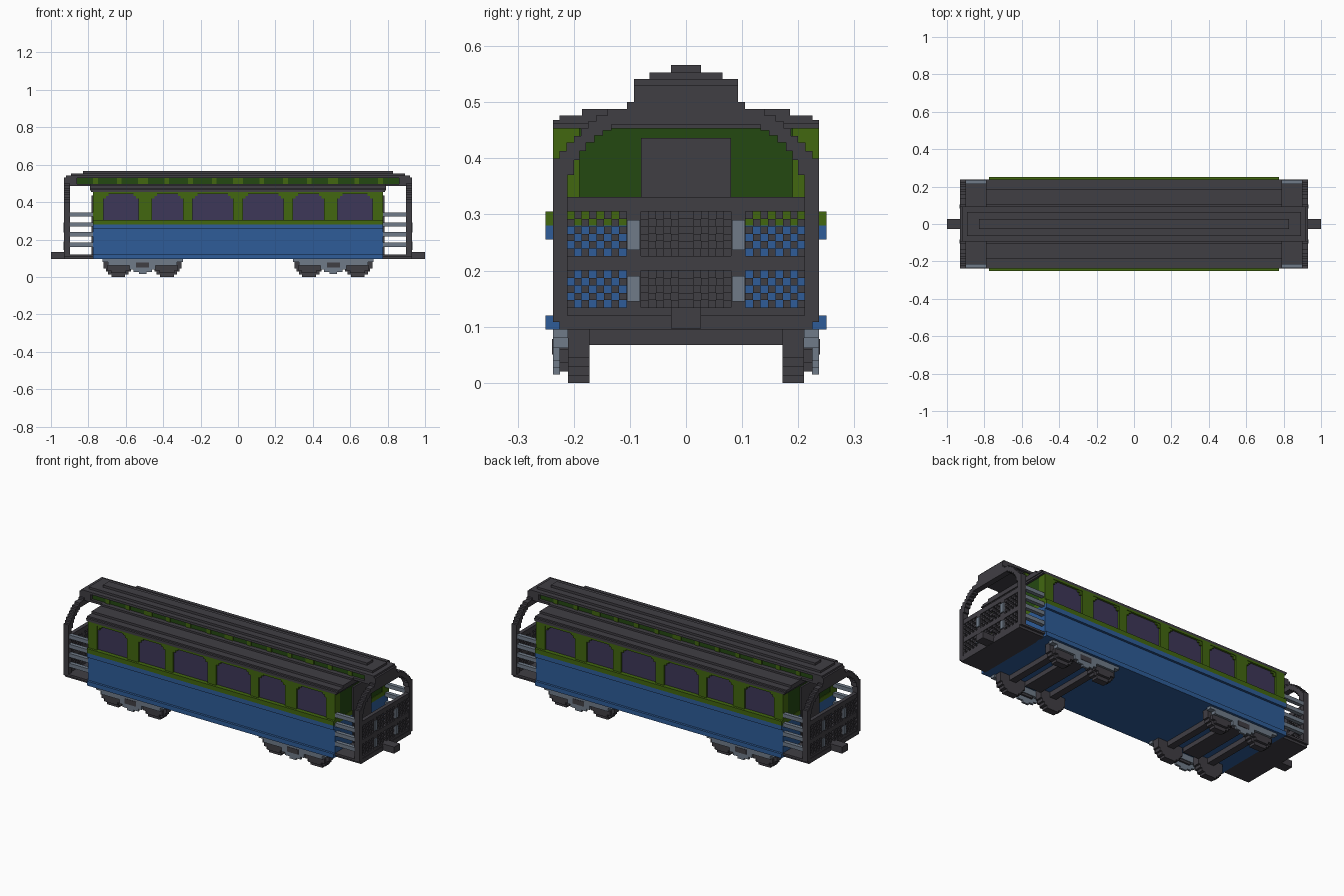
import bpy, bmesh

if "Cube" in bpy.data.objects:
    bpy.data.objects.remove(bpy.data.objects["Cube"], do_unlink=True)

V = 0.0133  # block unit


def material(name, rgb):
    lin = [((c / 255 + 0.055) / 1.055) ** 2.4 if c > 10 else c / 255 / 12.92 for c in rgb] + [1]
    m = bpy.data.materials.new(name)
    m.use_nodes = True
    m.diffuse_color = lin
    m.node_tree.nodes["Principled BSDF"].inputs["Base Color"].default_value = lin
    return m


GREY = material("charcoal", (64, 62, 68))
STEEL = material("steel grey", (112, 123, 137))
BLUE = material("blue", (46, 92, 152))
GREEN = material("leaf green", (66, 103, 16))
DARK = material("dark green", (36, 72, 17))
GLASS = material("tinted glass", (61, 55, 88))


def finish(name, mat, bm):
    bmesh.ops.recalc_face_normals(bm, faces=bm.faces)
    me = bpy.data.meshes.new(name)
    bm.to_mesh(me)
    bm.free()
    me.materials.append(mat)
    ob = bpy.data.objects.new(name, me)
    bpy.context.collection.objects.link(ob)
    return ob


def boxes(name, mat, items, mx=False, my=False):
    """Boxes (x0,x1,y0,y1,z0,z1), optionally repeated at -x and -y."""
    bm = bmesh.new()
    for x0, x1, y0, y1, z0, z1 in items:
        for sx in ((1, -1) if mx else (1,)):
            for sy in ((1, -1) if my else (1,)):
                vs = bmesh.ops.create_cube(bm, size=1)["verts"]
                for v in vs:
                    v.co.x = sx * ((x0 + x1) / 2 + v.co.x * (x1 - x0))
                    v.co.y = sy * ((y0 + y1) / 2 + v.co.y * (y1 - y0))
                    v.co.z = (z0 + z1) / 2 + v.co.z * (z1 - z0)
    return finish(name, mat, bm)


def slab(hx, hy, z0, z1):
    return (-hx, hx, -hy, hy, z0, z1)


# Lower body with sill and belt
boxes("lower_body", BLUE, [slab(.775, .25, .095, .12), slab(.775, .237, .12, .255),
                           slab(.775, .25, .255, .28)])
boxes("waist_rail", GREEN, [slab(.775, .25, .28, .305)])

# Window band: glass core, pillars, stepped arch corners, head rail
boxes("window_glass", GLASS, [slab(.75, .226, .305, .453)])
pillars = [(-.027, .027), (.243, .294), (.46, .532), (.72, .775)]
post_items, corner_items = [], []
for a, b in pillars:
    post_items.append((a, b, .19, .237, .305, .453))
    for w, z in ((V, .42), (2 * V, .433)):
        corner_items.append((a - w, min(b + w, .775), .22, .234, z, .446))
boxes("window_pillars", GREEN, post_items, True, True)
boxes("window_arch_corners", GREEN, corner_items, True, True)
boxes("window_head_rail", GREEN, [(-.775, .775, .2, .237, .443, .455)], False, True)

# End walls and doors
boxes("end_walls", DARK, [(.745, .772, -.19, .19, .305, .455)], True)
boxes("end_doors", GREY, [(.76, .782, -.08, .08, .12, .436)], True)

# Lower roof, stepped toward the clerestory
boxes("lower_roof", GREY, [slab(.785, .237, .453, .462), slab(.79, .237, .462, .468),
                           slab(.79, .225, .468, .476), slab(.79, .185, .476, .488),
                           slab(.79, .105, .488, .498)])

# Clerestory walls, pillars and roof
boxes("clerestory_walls", DARK, [slab(.86, .078, .488, .532)])
mullions = []
for i in range(7):
    c, w = i * .127, (.026 if i % 4 == 0 else .013)
    mullions.append((c - w, c + w, .07, .083, .496, .532))
boxes("clerestory_pillars", GREEN, mullions, True, True)
boxes("clerestory_roof", GREY, [slab(.92, .093, .528, .541), slab(.892, .065, .541, .553),
                                slab(.83, .027, .553, .566)])
boxes("clerestory_ends", GREY, [(.86, .905, -.093, .093, .488, .53),
                                (.775, .905, -.093, .093, .485, .498)], True)


# End hoops: stepped arch profiles
def steps(pts, start):
    """Turns (half width, top height) pairs into a stair outline."""
    out, z = [], start
    for y, top in pts:
        out += [(y, z), (y, top)]
        z = top
    return out


outer = steps([(.237, .40), (.225, .413), (.213, .428), (.20, .44), (.187, .453), (.175, .466),
               (.16, .476), (.14, .488), (.105, .50), (.093, .531)], .12)
inner = steps([(.211, .37), (.20, .397), (.19, .413), (.178, .428), (.163, .441),
               (.148, .45), (.133, .46)], .12)
half = outer + [(-y, z) for y, z in reversed(outer)]
ring = half + [(-y, z) for y, z in inner] + list(reversed(inner))
for side, x0 in (("left", .898), ("right", -.93)):
    bm = bmesh.new()
    face = bm.faces.new([bm.verts.new((x0, y, z)) for y, z in ring])
    ext = bmesh.ops.extrude_face_region(bm, geom=[face])
    for g in ext["geom"]:
        if isinstance(g, bmesh.types.BMVert):
            g.co.x += .032
    finish(side + "_end_hoop", GREY, bm)

# Platforms and couplers
boxes("platforms", GREY, [(.77, .93, -.225, .225, .095, .108), (.775, .93, -.237, .237, .108, .12)], True)
boxes("couplers", GREY, [(.90, 1.0, -.027, .027, .097, .134)], True)

# End railing frame with checker lattice
X0, X1 = .905, .927
boxes("railing_frame", GREY, [(X0, X1, -.212, .212, .12, .134), (X0, X1, -.212, .212, .2, .226),
                              (X0, X1, -.212, .212, .305, .331)], True)
boxes("railing_posts", GREY, [(X0, X1, .08, .106, .12, .33)], True, True)
cells = []
for y0, ncol in ((0, 6), (.106, 8)):
    for z0, nrow in ((.134, 5), (.226, 6)):
        for i in range(ncol):
            for j in range(nrow):
                if (i + j) % 2:
                    y, z = y0 + i * V, z0 + j * .0132
                    cells.append((X0 + .004, X1 - .004, y, y + V, z, z + .0132))
boxes("railing_lattice", GREY, cells, True, True)
boxes("gate_hinges", STEEL, [(X1 - .005, .934, .082, .105, .145, .19),
                             (X1 - .005, .934, .082, .105, .237, .29)], True, True)

# Side handrails beside the platforms
boxes("side_handrails", STEEL, [(.775, .90, .213, .235, z - .011, z + .011)
                                for z in (.333, .28, .228, .172)], True, True)

# Bogies: stepped wheels, axles, bolsters and side frames
C = .51
wheels, axles, journals, frame = [], [], [], []
for d in (-.13, .13):
    x = C + d
    for hw, hh in ((.037, .08), (.055, .067), (.067, .052), (.078, .035)):
        wheels.append((x - hw, x + hw, .172, .21, .08 - hh, .08 + hh))
    axles.append((x - .02, x + .02, -.172, .172, .067, .095))
    journals.append((x - .04, x + .04, .21, .225, .02, .07))
    journals.append((x - .06, x + .06, .21, .225, .035, .06))
    frame.append((x - .055, x + .055, .21, .237, .062, .08))
boxes("wheels", GREY, wheels, True, True)
boxes("axles", GREY, axles, True)
boxes("bogie_bolsters", GREY, [(C - .05, C + .05, -.172, .172, .07, .097)], True)
boxes("axle_journals", GREY, journals, True, True)
frame += [(C - .215, C + .215, .21, .237, .08, .096), (C - .09, C + .09, .21, .237, .062, .082),
          (C - .07, C + .07, .225, .237, .04, .064), (C - .05, C + .05, .225, .237, .026, .042),
          (C - .02, C + .02, .225, .237, .015, .028)]
boxes("bogie_side_frames", STEEL, frame, True, True)
boxes("bogie_springs", GREY, [(C - .035, C + .035, .215, .239, .05, .078)], True, True)
